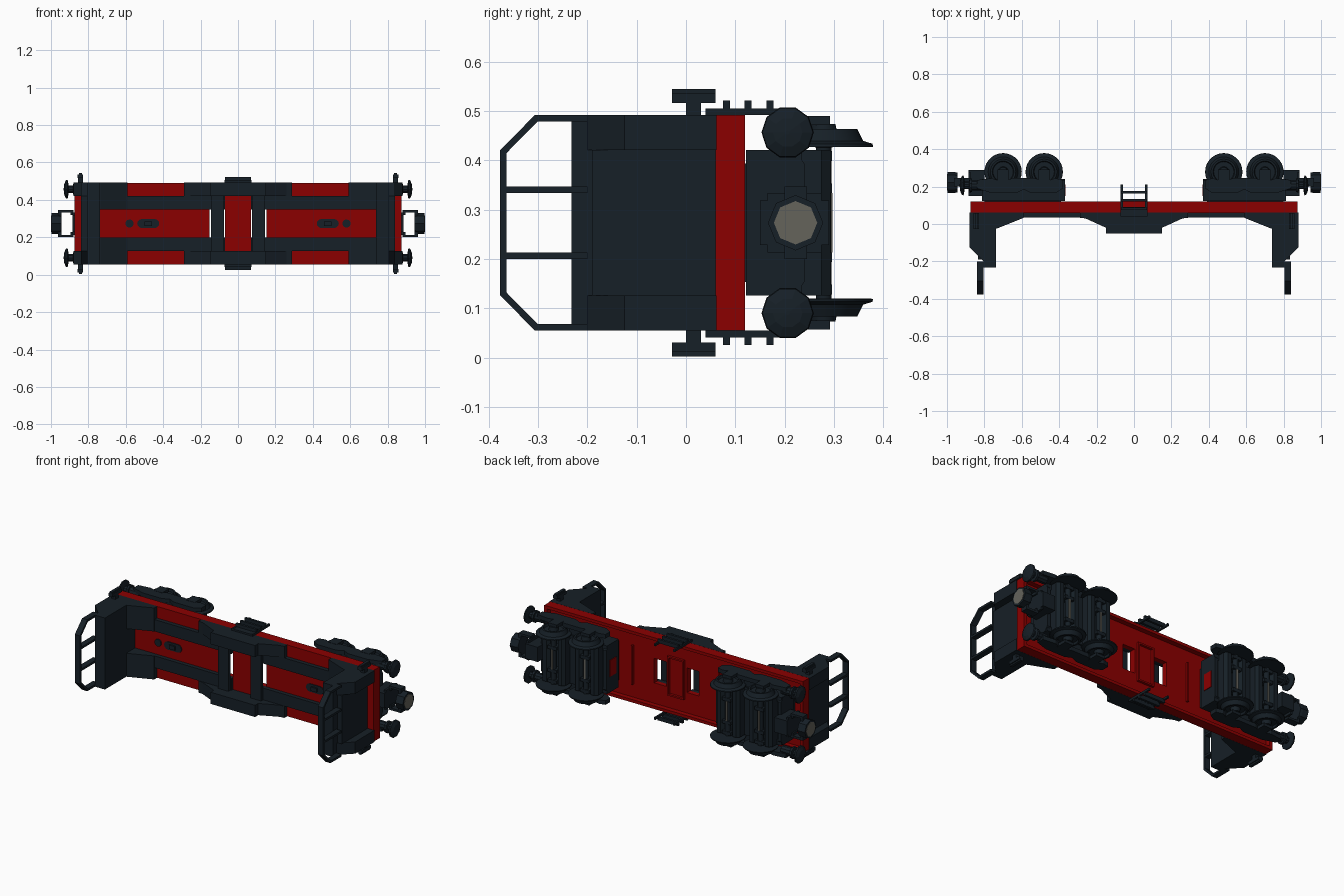
import bpy, bmesh, math

# Wagon lies on its side: length on x, underside toward +y, width on z.
ZC = 0.2735          # mid-width height; all part coordinates use w = z - ZC


def material(name, rgb):
    m = bpy.data.materials.new(name)
    m.diffuse_color = (*rgb, 1)
    return m


DARK = material("dark_steel", (0.008, 0.014, 0.020))
RED = material("red_paint", (0.26, 0.0, 0.0))
GREY = material("bare_metal", (0.13, 0.125, 0.105))


def finish(name, bm, mat, mirror="", smooth=False):
    """Make the object and mirror it about the wagon centre (x and/or z)."""
    bmesh.ops.recalc_face_normals(bm, faces=bm.faces)
    me = bpy.data.meshes.new(name)
    bm.to_mesh(me)
    bm.free()
    me.materials.append(mat)
    ob = bpy.data.objects.new(name, me)
    ob.location = (0, 0, ZC)
    bpy.context.collection.objects.link(ob)
    if mirror:
        md = ob.modifiers.new("mirror", "MIRROR")
        md.use_axis = ("x" in mirror, False, "z" in mirror)
        md.use_mirror_merge = False
    if smooth:
        bpy.ops.object.select_all(action="DESELECT")
        ob.select_set(True)
        bpy.context.view_layer.objects.active = ob
        bpy.ops.object.shade_smooth_by_angle(angle=math.radians(35))
    return ob


def prism(name, pts, a, b, axis, mat, mirror=""):
    """Extrude a profile: axis 'z' takes (x, y) points, axis 'x' takes (y, w)."""
    bm = bmesh.new()
    put = (lambda p, t: (p[0], p[1], t)) if axis == "z" else (lambda p, t: (t, p[0], p[1]))
    lo = [bm.verts.new(put(p, a)) for p in pts]
    hi = [bm.verts.new(put(p, b)) for p in pts]
    bm.faces.new(lo)
    bm.faces.new(hi)
    for i in range(len(pts)):
        j = (i + 1) % len(pts)
        bm.faces.new((lo[i], lo[j], hi[j], hi[i]))
    return finish(name, bm, mat, mirror)


def box(name, x0, x1, y0, y1, w0, w1, mat=DARK, mirror=""):
    return prism(name, [(x0, y0), (x1, y0), (x1, y1), (x0, y1)], w0, w1, "z", mat, mirror)


def lathe(name, prof, c, axis, n, mat, mirror="", smooth=True):
    """Revolve (radius, distance) pairs about an axis through c."""
    bm = bmesh.new()
    rings = []
    for r, t in prof:
        ring = []
        for k in range(n):
            a = 2 * math.pi * k / n
            u, v = r * math.cos(a), r * math.sin(a)
            co = {"z": (c[0] + u, c[1] + v, t), "x": (t, c[0] + u, c[1] + v),
                  "y": (c[0] + u, t, c[1] + v)}[axis]
            ring.append(bm.verts.new(co))
        rings.append(ring)
    bm.faces.new(rings[0])
    bm.faces.new(rings[-1])
    for p, q in zip(rings, rings[1:]):
        for k in range(n):
            j = (k + 1) % n
            bm.faces.new((p[k], p[j], q[j], q[k]))
    return finish(name, bm, mat, mirror, smooth)


# Red deck, leaving two openings either side of the middle
box("deck_panel", 0.152, 0.875, 0.06, 0.09, -0.218, 0.218, RED, "x")
box("deck_centre", -0.07, 0.07, 0.05, 0.09, -0.218, 0.218, RED)
box("deck_side_strip", 0.07, 0.152, 0.06, 0.09, 0.075, 0.218, RED, "xz")
box("deck_side_rim", -0.875, 0.875, 0.06, 0.12, 0.2, 0.218, RED, "z")
box("deck_end_rim", 0.855, 0.875, 0.06, 0.12, -0.218, 0.218, RED, "x")
box("underside_rib", 0.29, 0.30, 0.08, 0.105, -0.12, 0.12, RED, "x")
box("underside_hatch_side", 0.045, 0.055, 0.08, 0.105, -0.12, 0.12, RED, "x")
box("underside_hatch_end", -0.055, 0.055, 0.08, 0.105, 0.11, 0.12, RED, "z")

# Dark load frame: low inner rails, raised middle, cross pieces
box("inner_rail", 0.07, 0.75, 0.035, 0.062, 0.075, 0.147, DARK, "xz")
box("cross_piece", 0.075, 0.145, 0.015, 0.036, -0.147, 0.147, DARK, "x")
prism("centre_side_block", [(-0.29, 0.062), (-0.29, 0.033), (-0.26, 0.03), (-0.15, -0.02), (-0.15, -0.05),
      (0.15, -0.05), (0.15, -0.02), (0.26, 0.03), (0.29, 0.033), (0.29, 0.062)],
      0.147, 0.2185, "z", DARK, "z")
prism("end_gusset", [(0.59, 0.062), (0.59, 0.033), (0.735, -0.025), (0.76, -0.025), (0.76, 0.062)],
      0.075, 0.2185, "z", DARK, "xz")

# End bulkheads: tapered corner posts with a recessed wall between
prism("bulkhead_post", [(0.88, 0.062), (0.88, -0.125), (0.805, -0.2), (0.805, -0.232),
      (0.738, -0.232), (0.738, 0.062)], 0.147, 0.2185, "z", DARK, "xz")
box("bulkhead_wall", 0.738, 0.835, -0.19, 0.062, -0.147, 0.147, DARK, "x")
box("bulkhead_cap", 0.738, 0.805, -0.232, -0.19, -0.147, 0.147, DARK, "x")

# End railing: chamfered flat hoop and two bars
outer = [(-0.2, 0.2185), (-0.306, 0.2185), (-0.377, 0.147), (-0.377, -0.147), (-0.306, -0.2185), (-0.2, -0.2185)]
inner = [(-0.2, 0.205), (-0.301, 0.205), (-0.364, 0.141), (-0.364, -0.141), (-0.301, -0.205), (-0.2, -0.205)]
prism("railing_hoop", outer + inner[::-1], 0.805, 0.84, "x", DARK, "x")
box("railing_bar", 0.805, 0.84, -0.37, -0.2, 0.06, 0.073, DARK, "xz")

# End stakes: stem with flat cap at each corner
box("stake_stem", 0.83, 0.855, 0.0, 0.03, 0.21, 0.25, DARK, "xz")
prism("stake_cap", [(0.828, -0.028), (0.857, -0.028), (0.857, 0.06), (0.828, 0.06)],
      0.243, 0.262, "z", DARK, "xz")
box("stake_cap_crown", 0.834, 0.851, -0.028, 0.06, 0.262, 0.271, DARK, "xz")

# Side ladders in the middle
box("ladder_rail", 0.06, 0.071, 0.04, 0.21, 0.2185, 0.232, DARK, "xz")
box("ladder_plate", -0.07, 0.07, 0.04, 0.09, 0.2185, 0.229, DARK, "z")
for i, y in enumerate((0.075, 0.119, 0.163)):
    box(f"ladder_step_{i}", -0.07, 0.07, y, y + 0.014, 0.225, 0.248, DARK, "z")

# Pivot pin and slot plate on the deck
lathe("deck_pin", [(0.022, 0.052), (0.022, 0.065)], (0.58, 0), "y", 12, DARK, "x")
slot = [(0.48 + s * 0.035 + 0.024 * math.cos(a), 0.024 * math.sin(a))
        for s, off in ((1, -90), (-1, 90)) for a in [math.radians(off + 30 * k) for k in range(7)]]
bm = bmesh.new()
face = bm.faces.new([bm.verts.new((x, 0.065, w)) for x, w in slot])
ext = bmesh.ops.extrude_face_region(bm, geom=[face])
bmesh.ops.translate(bm, vec=(0, -0.01, 0), verts=[v for v in ext["geom"] if isinstance(v, bmesh.types.BMVert)])
finish("deck_slot_plate", bm, DARK, "x")
box("deck_slot_block", 0.46, 0.50, 0.045, 0.06, -0.012, 0.012, DARK, "x")

# Bogie frames
box("bogie_side_beam", 0.37, 0.81, 0.122, 0.235, 0.115, 0.147, DARK, "xz")
for n, x0 in (("inner", 0.37), ("outer", 0.79)):
    prism(f"bogie_{n}_end", [(0.122, -0.147), (0.122, 0.147), (0.22, 0.147), (0.24, 0.12),
          (0.24, -0.12), (0.22, -0.147)], x0, x0 + 0.022, "x", DARK, "x")
box("bogie_top_plate", 0.39, 0.80, 0.085, 0.15, -0.12, 0.12, DARK, "x")
box("bogie_bolster", 0.545, 0.635, 0.14, 0.235, -0.12, 0.12, DARK, "x")
box("bogie_red_panel", 0.366, 0.372, 0.15, 0.21, -0.05, 0.05, RED, "x")
prism("bogie_side_frame", [(0.38, 0.19), (0.42, 0.165), (0.55, 0.165), (0.59, 0.185), (0.63, 0.165),
      (0.76, 0.165), (0.84, 0.19), (0.84, 0.235), (0.76, 0.245), (0.70, 0.225), (0.65, 0.245),
      (0.53, 0.245), (0.48, 0.225), (0.42, 0.245), (0.38, 0.235)], 0.19, 0.215, "z", DARK, "xz")
box("bogie_link", 0.55, 0.63, 0.185, 0.225, 0.14, 0.2, DARK, "xz")

# Wheelsets: flanged wheels, axle, brake beams and axle boxes
wheel = [(0.016, 0.153), (0.1, 0.154), (0.099, 0.160), (0.080, 0.166), (0.068, 0.19), (0.058, 0.19),
         (0.054, 0.177), (0.028, 0.177), (0.024, 0.2), (0.01, 0.2)]
for n, x in (("inner", 0.48), ("outer", 0.70)):
    lathe(f"{n}_wheel", wheel, (x, 0.279), "z", 28, DARK, "xz")
    lathe(f"{n}_axle", [(0.016, -0.16), (0.016, 0.16)], (x, 0.279), "z", 12, DARK, "x")
    box(f"{n}_axle_strip", x - 0.006, x + 0.006, 0.28, 0.2965, -0.06, 0.06, GREY, "x")
    box(f"{n}_axle_box", x - 0.03, x + 0.03, 0.225, 0.292, 0.198, 0.2165, DARK, "xz")
    for s in (-1, 1):
        xb = x + s * 0.052
        prism(f"{n}_brake_beam", [(xb - 0.027, 0.2), (xb + 0.027, 0.2), (xb + 0.027, 0.275),
              (xb + 0.012, 0.293), (xb - 0.012, 0.293), (xb - 0.027, 0.275)], -0.147, 0.147, "z", DARK, "x")
    box(f"{n}_axle_cover", x - 0.03, x + 0.03, 0.14, 0.25, -0.14, 0.14, DARK, "x")
    for i, w in enumerate((0.06, 0.125)):
        box(f"{n}_axle_clamp_{i}", x - 0.03, x + 0.03, 0.24, 0.296, w, w + 0.02, DARK, "xz")

# Buffers at every corner
lathe("buffer", [(0.026, 0.80), (0.026, 0.865), (0.036, 0.866), (0.036, 0.88), (0.02, 0.882), (0.02, 0.905),
      (0.053, 0.911), (0.051, 0.92), (0.03, 0.929), (0.004, 0.932)], (0.206, 0.183), "x", 10, DARK, "xz", False)

# Couplers: base, open C bracket and octagonal head
box("coupler_base", 0.80, 0.885, 0.15, 0.29, -0.045, 0.045, DARK, "x")
box("coupler_bracket_back", 0.872, 0.886, 0.165, 0.275, -0.06, 0.06, DARK, "x")
for s in (-1, 1):
    prism(f"coupler_bracket_arm_{'lower' if s < 0 else 'upper'}", [(0.2, s * 0.06), (0.245, s * 0.06),
          (0.245, s * 0.073), (0.2, s * 0.073)], 0.885, 0.962, "x", DARK, "x")
    box("coupler_bracket_corner", 0.88, 0.895, 0.2, 0.245, *sorted((s * 0.045, s * 0.073)), DARK, "x")
box("coupler_bracket_front", 0.945, 0.962, 0.2, 0.245, -0.073, 0.073, DARK, "x")
lathe("coupler_head", [(0.053, 0.945), (0.056, 0.96), (0.056, 0.998), (0.044, 0.998)],
      (0.222, 0), "x", 8, DARK, "x", False)
lathe("coupler_face", [(0.044, 0.99), (0.044, 1.0)], (0.222, 0), "x", 8, GREY, "x", False)
